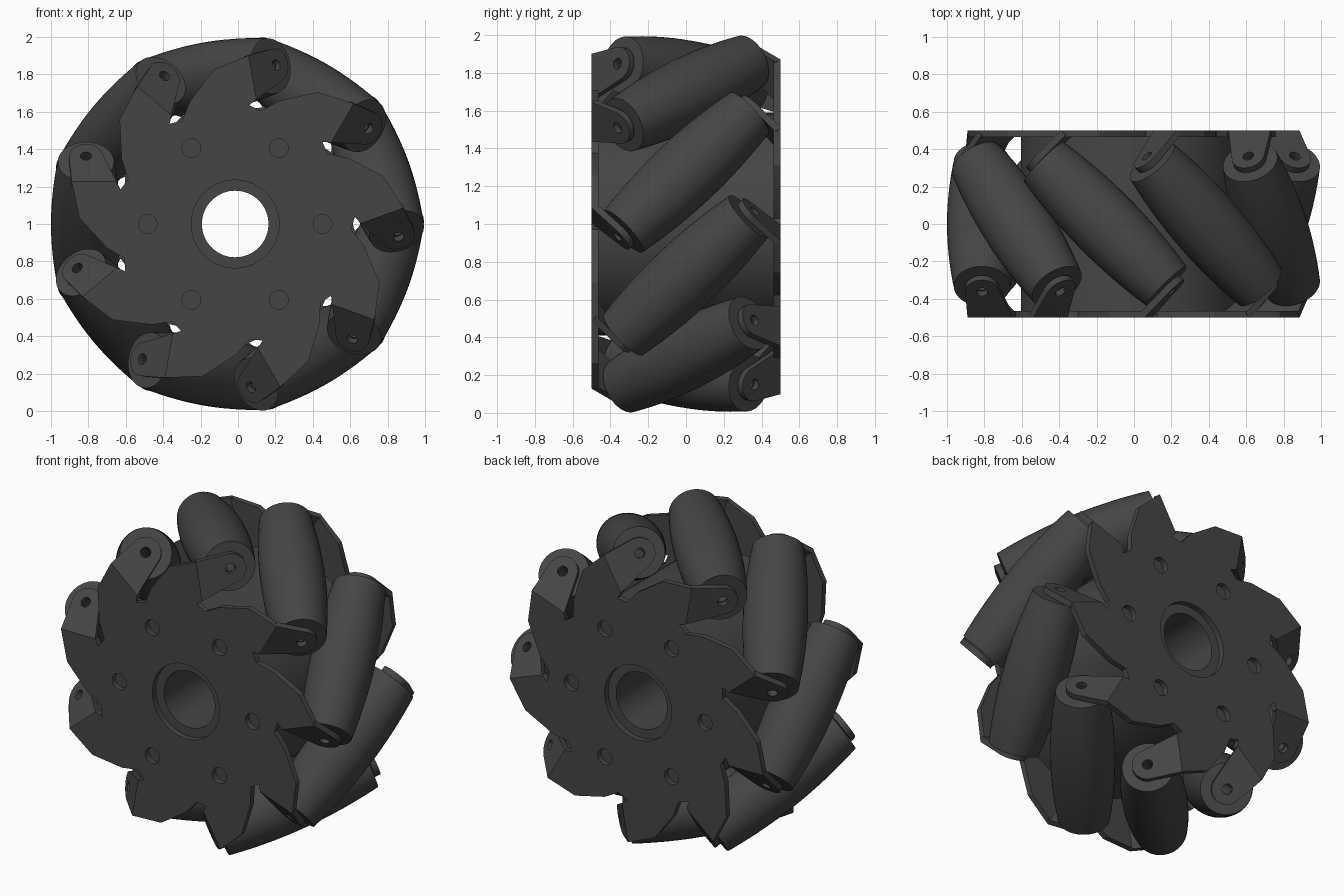
import bpy, bmesh
from math import sin, cos, pi, radians, sqrt
from mathutils import Vector, Matrix

if "Cube" in bpy.data.objects:
    bpy.data.objects.remove(bpy.data.objects["Cube"])

CENTRE = Vector((-0.015, 0, 1.0))
T = 0.036                 # sheet thickness
Y = Vector((0, 1, 0))
ROLLERS = 9

dark = bpy.data.materials.new("dark_grey")
dark.diffuse_color = (0.06, 0.06, 0.06, 1)
dark.use_nodes = True
dark.node_tree.nodes["Principled BSDF"].inputs["Base Color"].default_value = dark.diffuse_color


def frame(k):
    """Clockwise tangent and radial direction at the middle of roller k."""
    a = radians(100 - 40 * k)
    return Vector((sin(a), 0, -cos(a))), Vector((cos(a), 0, sin(a)))


def matrix(x, y, z, loc):
    m = Matrix((x, y, z)).transposed().to_4x4()
    m.translation = loc
    return m


def circle(cx, cy, r, n):
    return [(cx + r * cos(2 * pi * i / n), cy + r * sin(2 * pi * i / n)) for i in range(n)]


def smooth(ob):
    bpy.ops.object.select_all(action='DESELECT')
    ob.select_set(True)
    bpy.context.view_layer.objects.active = ob
    bpy.ops.object.shade_smooth_by_angle(angle=radians(30))


def sheet(name, loops, mat):
    """Flat plate with holes, cut from 2D outlines."""
    cu = bpy.data.curves.new(name, 'CURVE')
    cu.dimensions, cu.fill_mode, cu.extrude = '2D', 'BOTH', T / 2
    for loop in loops:
        sp = cu.splines.new('POLY')
        sp.points.add(len(loop) - 1)
        for p, (x, y) in zip(sp.points, loop):
            p.co = (x, y, 0, 1)
        sp.use_cyclic_u = True
    tmp = bpy.data.objects.new(name, cu)
    bpy.context.collection.objects.link(tmp)
    me = bpy.data.meshes.new_from_object(tmp.evaluated_get(bpy.context.evaluated_depsgraph_get()))
    bpy.data.objects.remove(tmp)
    bm = bmesh.new()
    bm.from_mesh(me)
    bmesh.ops.remove_doubles(bm, verts=bm.verts, dist=1e-5)
    bmesh.ops.recalc_face_normals(bm, faces=bm.faces)
    bm.to_mesh(me)
    bm.free()
    me.materials.clear()
    me.materials.append(dark)
    ob = bpy.data.objects.new(name, me)
    bpy.context.collection.objects.link(ob)
    ob.matrix_world = mat
    smooth(ob)
    return ob


def lathe(name, profile, n):
    """Closed (radius, height) profile turned around local z."""
    bm = bmesh.new()
    rings = [[bm.verts.new((r * cos(2 * pi * i / n), r * sin(2 * pi * i / n), h))
              for i in range(n)] for r, h in profile]
    for a, b in zip(rings, rings[1:] + rings[:1]):
        for i in range(n):
            j = (i + 1) % n
            bm.faces.new((a[i], a[j], b[j], b[i]))
    bmesh.ops.recalc_face_normals(bm, faces=bm.faces)
    me = bpy.data.meshes.new(name)
    bm.to_mesh(me)
    bm.free()
    me.materials.append(dark)
    ob = bpy.data.objects.new(name, me)
    bpy.context.collection.objects.link(ob)
    smooth(ob)
    return ob


# hub drum with axle bore
hub = lathe("hub", [(0.178, -0.464), (0.59, -0.464), (0.59, 0.464), (0.178, 0.464)], 72)
hub.matrix_world = matrix(Vector((1, 0, 0)), Vector((0, 0, 1)), -Y, CENTRE)

# barrel rollers, tilted 45 degrees around the rim
HALF = 0.47
barrel = [(0.187 - 0.037 * (i / 8) ** 2, HALF * i / 8) for i in range(-8, 9)]
roller = lathe("roller_1", [(0.03, -HALF)] + barrel + [(0.03, HALF)], 40)
for k in range(ROLLERS):
    u, v = frame(k)
    ob = roller
    if k:
        ob = bpy.data.objects.new(f"roller_{k + 1}", roller.data)
        bpy.context.collection.objects.link(ob)
    axis = (u - Y) / sqrt(2)
    ob.matrix_world = matrix(v, axis.cross(v), axis, CENTRE + v * 0.798)

# one saw-tooth of the side plate (tangent, radius) and the bent roller tab
BEND = 0.227
TOOTH = [(-0.126, 0.687), (0.03, 0.832), (BEND, 0.875), (BEND, 0.635), (0.185, 0.613), (0.24, 0.572)]
PIVOT = ((0.3635 - BEND) * sqrt(2), 0.798)
tab_arc = [(PIVOT[0] + 0.09 * cos(radians(a)), PIVOT[1] + 0.09 * sin(radians(a)))
           for a in range(96, -68, -9)]
TAB = [(0, 0.635), (0, 0.875)] + tab_arc

for side, s in (("front", 1), ("back", -1)):
    # side plate with bore and six bolt holes
    outline = []
    for k in range(ROLLERS):
        u, v = frame(k * s)
        for a, b in TOOTH:
            p = u * a * s + v * b
            outline.append((p.x, p.z))
    holes = [circle(0, 0, 0.235, 48)]
    holes += [circle(0.468 * cos(i * pi / 3), 0.468 * sin(i * pi / 3), 0.05, 24) for i in range(6)]
    sheet(side + "_plate", [outline] + holes,
          matrix(Vector((1, 0, 0)), Vector((0, 0, 1)), -Y, CENTRE - Y * s * (0.5 - T / 2)))
    # bent tabs carrying the roller pins
    for k in range(ROLLERS):
        u, v = frame(k)
        along = (u + Y) * s / sqrt(2)
        inward = (Y - u) * s / sqrt(2)
        loc = CENTRE + u * BEND * s - Y * 0.5 * s + inward * T / 2
        sheet(f"{side}_tab_{k + 1}", [TAB, circle(*PIVOT, 0.03, 20)],
              matrix(along, v, -inward, loc))
